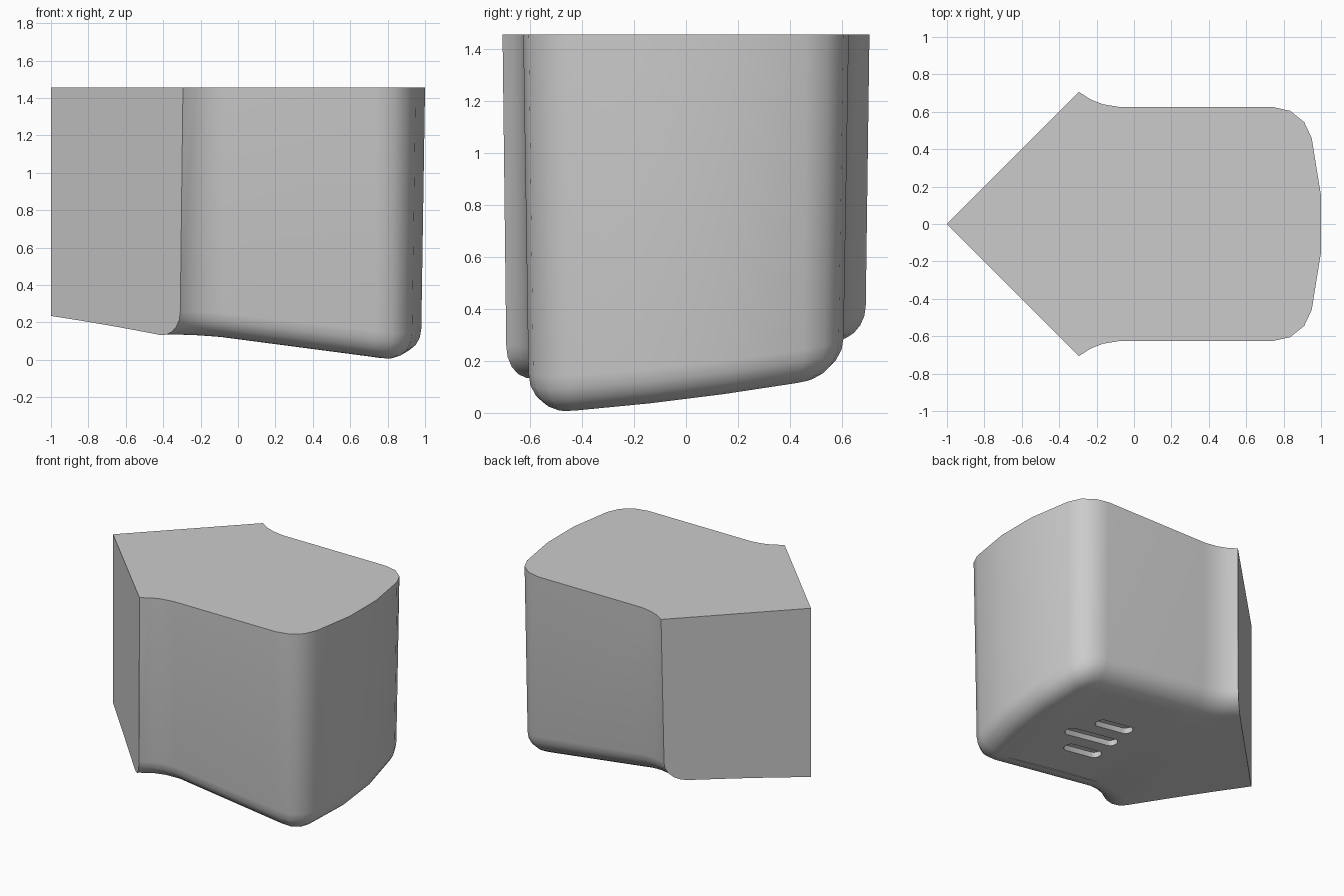
import bpy, bmesh, math
from mathutils import Vector

if "Cube" in bpy.data.objects:
    bpy.data.objects.remove(bpy.data.objects["Cube"])

H = 1.455          # top height
R = 0.16           # bottom edge rounding
DRAFT = 0.02       # side wall taper


def floor_z(x, y):
    """Sloped, slightly curved underside."""
    return 0.169 - 0.106 * x - 0.04 * x * x + 0.125 * y


# Half outline: flared end, straight side, rounded corner, bowed end
half = [(-0.35, 0.765), (-0.295, 0.706), (-0.23, 0.665), (-0.165, 0.64), (-0.08, 0.626),
        (0.74, 0.626), (0.835, 0.605), (0.91, 0.545), (0.95, 0.46), (1.0, 0.15)]
outline = [Vector(p) for p in half] + [Vector((x, -y)) for x, y in reversed(half)]


def inset(d):
    pts = []
    for i, p in enumerate(outline):
        a = outline[max(i - 1, 0)]
        b = outline[min(i + 1, len(outline) - 1)]
        t1 = (p - a).normalized() if p != a else (b - p).normalized()
        t2 = (b - p).normalized() if p != b else t1
        t = (t1 + t2).normalized()
        pts.append(p + Vector((t.y, -t.x)) * d)
    return pts + [Vector((-1.3, 0))]


# Housing: stacked inset rings, flat at first
bm = bmesh.new()
levels = [(0, H)] + [(DRAFT + R * (1 - math.cos(a)), R * (1 - math.sin(a)))
                     for a in (math.radians(18 * i) for i in range(6))]
rings = [[bm.verts.new((p.x, p.y, h)) for p in inset(d)] for d, h in levels]
n = len(rings[0])
for r0, r1 in zip(rings, rings[1:]):
    for i in range(n):
        j = (i + 1) % n
        bm.faces.new((r0[i], r0[j], r1[j], r1[i]))
bm.faces.new(rings[0])
bm.faces.new(rings[-1])

# Two flat faces meeting in a vertical edge
for s in (1, -1):
    cut = bmesh.ops.bisect_plane(bm, geom=bm.verts[:] + bm.edges[:] + bm.faces[:], dist=1e-5,
                                 plane_co=(-1, 0, 0), plane_no=(-1, s, 0), clear_outer=True)
    edges = [e for e in cut['geom_cut'] if isinstance(e, bmesh.types.BMEdge)]
    bmesh.ops.edgeloop_fill(bm, edges=edges)

# Split the underside into strips, then bend it to its slope
for k in range(1, 10):
    faces = [f for f in bm.faces if all(v.co.z < 1e-4 for v in f.verts)]
    edges = list({e for f in faces for e in f.edges})
    verts = list({v for f in faces for v in f.verts})
    bmesh.ops.bisect_plane(bm, geom=verts + edges + faces, dist=1e-5,
                           plane_co=(-1 + 0.18 * k, 0, 0), plane_no=(1, 0, 0))
for v in bm.verts:
    v.co.z += floor_z(v.co.x, v.co.y) * (1 - v.co.z / H)
bmesh.ops.recalc_face_normals(bm, faces=bm.faces[:])
me = bpy.data.meshes.new("housing")
bm.to_mesh(me)
bm.free()
housing = bpy.data.objects.new("housing", me)
bpy.context.collection.objects.link(housing)


# Three rounded slots in the underside
def slot(cx, cy, length, width, depth=0.04):
    bm = bmesh.new()
    r = width / 2
    pts = []
    for s in (1, -1):
        for i in range(7):
            a = -math.pi / 2 + math.pi * i / 6
            pts.append((cx + s * (length / 2 - r + r * math.cos(a)), cy + s * r * math.sin(a)))
    f = bm.faces.new([bm.verts.new((x, y, floor_z(x, y) - 0.1)) for x, y in pts])
    ext = bmesh.ops.extrude_face_region(bm, geom=[f])
    for v in ext['geom']:
        if isinstance(v, bmesh.types.BMVert):
            v.co.z += 0.1 + depth
    bmesh.ops.recalc_face_normals(bm, faces=bm.faces[:])
    m = bpy.data.meshes.new("slot_cutter")
    bm.to_mesh(m)
    bm.free()
    ob = bpy.data.objects.new("slot_cutter", m)
    ob.hide_render = True
    bpy.context.collection.objects.link(ob)
    return ob


bpy.context.view_layer.objects.active = housing
housing.select_set(True)
for cx, cy, ln in ((0.28, -0.19, 0.3), (0.34, -0.03, 0.43), (0.28, 0.13, 0.3)):
    c = slot(cx, cy, ln, 0.08)
    mod = housing.modifiers.new("slot", 'BOOLEAN')
    mod.operation = 'DIFFERENCE'
    mod.solver = 'EXACT'
    mod.object = c
    bpy.ops.object.modifier_apply(modifier=mod.name)
    bpy.data.objects.remove(c)
bpy.ops.object.shade_smooth_by_angle(angle=math.radians(35))
